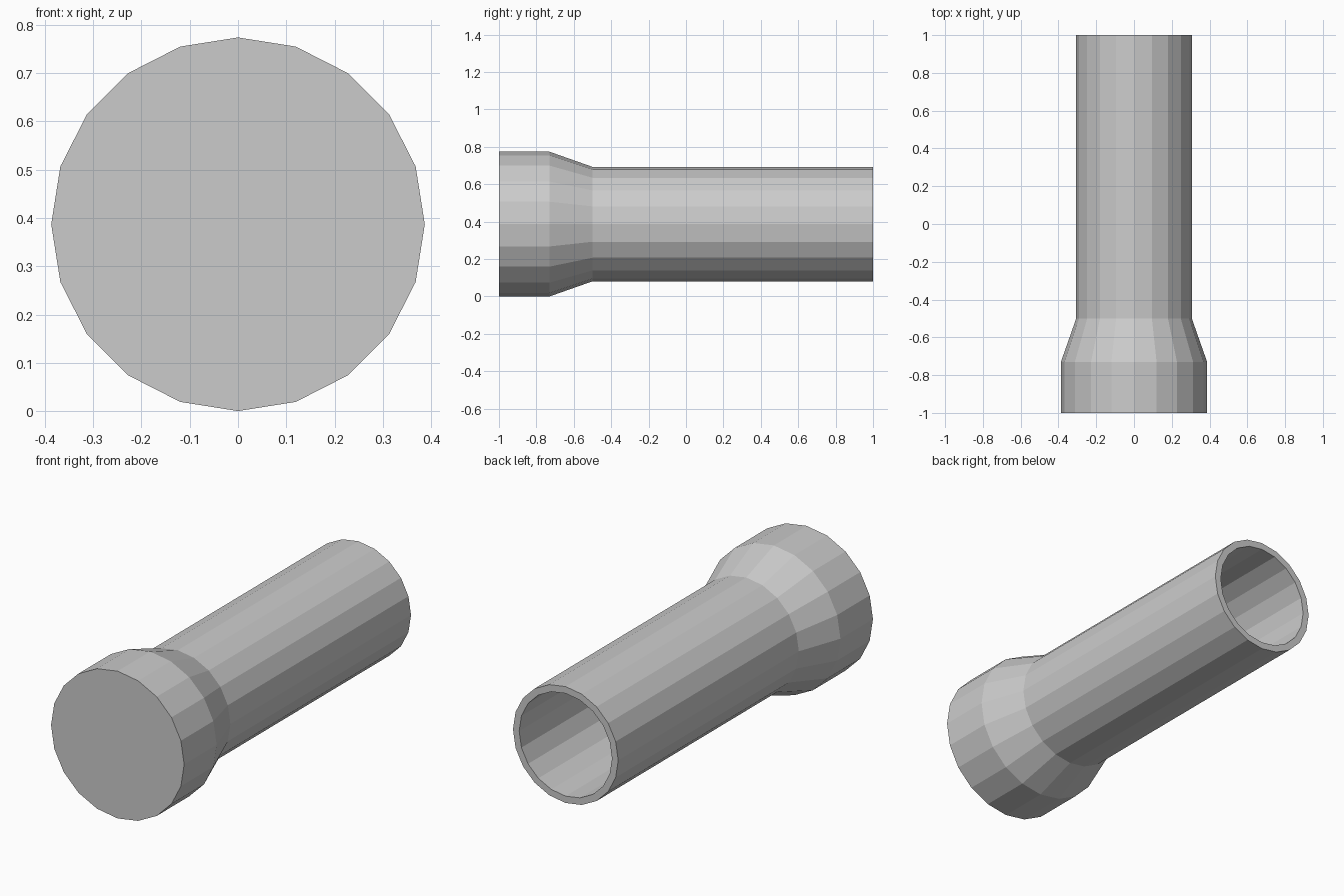
import bpy, bmesh
from math import sin, cos, pi

if "Cube" in bpy.data.objects:
    bpy.data.objects.remove(bpy.data.objects["Cube"])

SIDES = 20
CENTRE_Z = 0.387

# Profile (y, radius): closed front head, taper, long tube, rim, hollow inside
PROFILE = [(-1.0, 0.387), (-0.73, 0.387), (-0.5, 0.306), (1.0, 0.306),
           (1.0, 0.27), (-0.5, 0.27), (-0.72, 0.351), (-0.965, 0.351)]


def lathe_y(name, profile):
    bm = bmesh.new()
    rings = [[bm.verts.new((r * cos(2 * pi * i / SIDES), y,
                            CENTRE_Z + r * sin(2 * pi * i / SIDES)))
              for i in range(SIDES)] for y, r in profile]
    for a, b in zip(rings, rings[1:]):
        for i in range(SIDES):
            j = (i + 1) % SIDES
            bm.faces.new((a[i], a[j], b[j], b[i]))
    # front cap outside and floor of the bore inside
    bm.faces.new(rings[0])
    bm.faces.new(rings[-1])
    bmesh.ops.recalc_face_normals(bm, faces=bm.faces)
    mesh = bpy.data.meshes.new(name)
    bm.to_mesh(mesh)
    bm.free()
    obj = bpy.data.objects.new(name, mesh)
    bpy.context.collection.objects.link(obj)
    return obj


# Hollow tube with a wider closed head
lathe_y("flared_tube", PROFILE)
